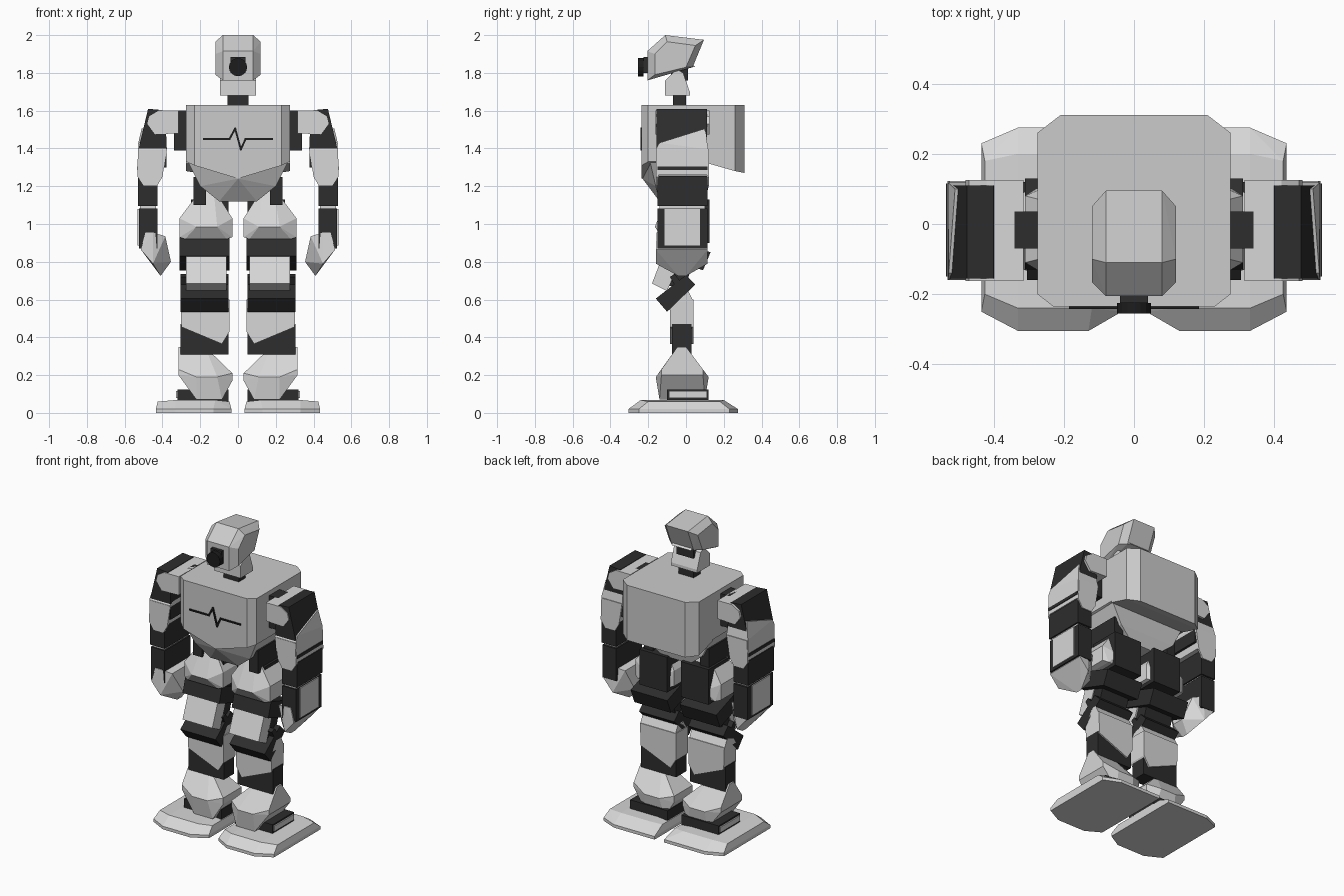
import bpy
import bmesh
import math
from itertools import product
from mathutils import Vector

default_cube = bpy.data.objects.get("Cube")
if default_cube:
    bpy.data.objects.remove(default_cube, do_unlink=True)


def make_material(name, value):
    material = bpy.data.materials.new(name)
    material.use_nodes = True
    color = (value, value, value, 1)
    material.diffuse_color = color
    material.node_tree.nodes["Principled BSDF"].inputs["Base Color"].default_value = color
    return material


SHELL = make_material("light grey shell", .68)
BODY = make_material("body grey", .6)
DARK = make_material("charcoal servo", .026)
BLACK = make_material("black lens", .012)


def values(item):
    return item if isinstance(item, tuple) else (item,)


def at(x, y, z):
    """Corner points at every combination of the given coordinates."""
    return list(product(values(x), values(y), values(z)))


def solid(name, material, *groups, side=1):
    """Convex faceted shell around groups of corner points."""
    bm = bmesh.new()
    for group in groups:
        for x, y, z in group:
            bm.verts.new((x * side, y, z))
    bmesh.ops.remove_doubles(bm, verts=bm.verts, dist=.0001)
    result = bmesh.ops.convex_hull(bm, input=bm.verts)
    loose = {v for v in result["geom_interior"] + result["geom_unused"]
             if isinstance(v, bmesh.types.BMVert)}
    bmesh.ops.delete(bm, geom=list(loose), context="VERTS")
    bmesh.ops.dissolve_limit(bm, angle_limit=math.radians(1), verts=bm.verts, edges=bm.edges)
    bmesh.ops.recalc_face_normals(bm, faces=bm.faces)
    mesh = bpy.data.meshes.new(name)
    bm.to_mesh(mesh)
    bm.free()
    mesh.materials.append(material)
    part = bpy.data.objects.new(name, mesh)
    bpy.context.collection.objects.link(part)
    return part


def front_prism(name, material, depth, outline, side=1):
    """Extrude an x, z outline through a depth range."""
    return solid(name, material, *[at(x, depth, z) for x, z in outline], side=side)


def side_prism(name, material, width, outline, side=1):
    """Extrude a y, z outline across a width range."""
    return solid(name, material, *[at(width, y, z) for y, z in outline], side=side)


def both(half):
    return (-half, half)


# Chest with pointed lower edge, and the backpack behind it
solid("chest", BODY,
      at(both(.275), (-.2, .12), (1.33, 1.63)),
      at(both(.23), -.235, (1.31, 1.63)),
      at(0, -.235, 1.24))
solid("backpack", BODY,
      at(both(.275), .12, (1.32, 1.63)),
      at(both(.275), .26, (1.28, 1.63)),
      at(both(.21), .31, (1.27, 1.63)))
solid("pelvis", BODY,
      at(both(.265), (-.19, .12), 1.33),
      at(0, -.23, 1.24),
      at(both(.2), (-.16, .12), 1.2),
      at(both(.1), (-.14, .1), 1.12))

# Pulse line on the chest
pulse = [Vector(p) for p in ((-.18, 1.45), (-.045, 1.45), (-.015, 1.505),
                             (.015, 1.395), (.04, 1.45), (.18, 1.45))]
for start, end in zip(pulse, pulse[1:]):
    along = (end - start).normalized() * .005
    across = Vector((-along.y, along.x))
    corners = (start - along + across, start - along - across,
               end + along + across, end + along - across)
    front_prism("pulse_line", BLACK, (-.242, -.234), corners)

# Neck and head
solid("neck_servo", DARK, at(both(.055), (-.07, 0), (1.62, 1.69)))
side_prism("neck_cover", SHELL, both(.095),
           ((-.11, 1.68), (.02, 1.68), (.02, 1.7), (-.015, 1.8), (-.05, 1.82), (-.11, 1.76)))
solid("head_joint", DARK, at(both(.06), (-.08, .01), (1.76, 1.85)))
side_prism("nape_flap", SHELL, both(.07), ((-.03, 1.83), (.05, 1.83), (-.02, 1.85), (.03, 1.85)))
solid("head", BODY,
      at(both(.08), -.11, 2), at(both(.08), .095, 1.975),
      at(both(.12), -.1, 1.965), at(both(.12), .05, 1.945),
      at(both(.08), -.205, (1.76, 1.915)),
      at(both(.12), -.165, (1.79, 1.9)),
      at(both(.12), 0, 1.83), at(both(.08), .035, 1.83))

# Camera eye
solid("lens_mount", DARK, at(both(.04), (-.225, -.19), (1.8, 1.885)))
turn = math.tau / 16
front_prism("lens", BLACK, (-.255, -.225),
            [(.048 * math.cos(i * turn), 1.83 + .048 * math.sin(i * turn)) for i in range(16)])

ARM = (-.15, .115)
LEG = (.05, .305)

for label, s in (("left_", 1), ("right_", -1)):
    # Shoulder
    solid(label + "shoulder_servo", DARK, at((.26, .34), (-.07, .035), (1.39, 1.6)), side=s)
    front_prism(label + "shoulder_bracket", SHELL, (-.162, .125),
                ((.315, 1.6), (.42, 1.6), (.47, 1.57), (.48, 1.53),
                 (.44, 1.475), (.315, 1.48)), side=s)
    front_prism(label + "upper_arm", DARK, (-.155, .11),
                ((.476, 1.61), (.4, 1.603), (.4, 1.48), (.378, 1.45),
                 (.378, 1.3), (.526, 1.3), (.526, 1.4)), side=s)

    # Elbow cover with rounded tabs front and back
    solid(label + "elbow_cover", SHELL,
          at((.4, .532), (-.155, .118), 1.26),
          at((.376, .53), (-.158, .118), 1.395),
          at((.39, .528), -.14, 1.43),
          at((.39, .51), .1, 1.505), side=s)
    for tab, depth in (("front", (-.16, -.145)), ("back", (.112, .122))):
        front_prism(label + tab + "_elbow_tab", SHELL, depth,
                    ((.378, 1.39), (.526, 1.39), (.532, 1.25), (.5, 1.2),
                     (.43, 1.2), (.4, 1.25)), side=s)
    solid(label + "elbow_seam", DARK, at((.5, .536), ARM, (1.285, 1.305)), side=s)

    # Forearm servos and side plate
    solid(label + "forearm_servo", DARK, at((.425, .53), ARM, (1.095, 1.255)), side=s)
    solid(label + "wrist_spacer", SHELL, at((.435, .52), (-.14, .1), (1.07, 1.1)), side=s)
    solid(label + "wrist_servo", DARK, at((.425, .525), ARM, (.87, 1.082)), side=s)
    solid(label + "wrist_plate", SHELL, at((.524, .532), (-.115, .075), (.885, 1.08)), side=s)

    # Hand tapering to an inward tip
    solid(label + "hand", SHELL,
          at((.45, .49), (-.155, .105), .955),
          at(.385, (-.13, .08), .935),
          at(.515, (-.16, .115), .865),
          at(.45, (-.16, .115), .79),
          at(.355, (-.06, .02), .8),
          at(.41, (-.04, 0), .725), side=s)

    # Hip joint and faceted cover
    solid(label + "hip_joint", DARK, at((.17, .235), (-.13, .1), (1.1, 1.25)), side=s)
    solid(label + "hip_servo", DARK, at((.05, .25), (-.08, .125), (.9, 1.13)), side=s)
    solid(label + "hip_cover", SHELL,
          at((.13, .19), (-.08, .05), 1.19),
          at((.11, .22), (-.165, .12), .985),
          at((.03, .31), (-.11, .08), (.93, 1.03)),
          at((.06, .28), (-.12, .1), .92), side=s)

    # Bent thigh and knee
    side_prism(label + "thigh_servo", DARK, (.045, .31),
               ((-.1, .93), (.13, .85), (.09, .755), (-.13, .83)), side=s)
    side_prism(label + "thigh_core", DARK, (.07, .27),
               ((-.1, .86), (.04, .8), (0, .68), (-.1, .67)), side=s)
    side_prism(label + "thigh_plate", SHELL, (.06, .275),
               ((-.115, .855), (-.18, .685), (-.1, .645), (-.04, .8)), side=s)
    side_prism(label + "knee_servo", DARK, LEG,
               ((-.16, .605), (-.1, .535), (.05, .68), (0, .73)), side=s)
    side_prism(label + "knee_link", DARK, LEG,
               ((-.085, .72), (-.06, .735), (0, .66), (-.04, .64)), side=s)

    # Shin with diagonal cover edge
    front_prism(label + "shin_cover", SHELL, (-.085, .04),
                ((.045, .6), (.305, .6), (.3, .455), (.085, .365), (.045, .43)), side=s)
    side_prism(label + "shin_top", SHELL, LEG,
               ((-.08, .59), (-.04, .65), (.01, .65), (.04, .59)), side=s)
    solid(label + "shin_servo", DARK, at(LEG, (-.075, .03), (.31, .47)), side=s)

    # Ankle
    solid(label + "ankle_cover", SHELL,
          at((.175, .315), (-.045, 0), .35),
          at((.11, .22), (-.16, .12), .19),
          at(.315, (-.13, .09), (.2, .23)),
          at(.03, (-.11, .08), (.17, .21)),
          at((.085, .22), (-.14, .1), .07), side=s)
    solid(label + "ankle_servo", DARK, at((.05, .32), (-.1, .12), (.05, .125)), side=s)
    solid(label + "ankle_plate", SHELL, at((.319, .328), (-.09, .11), (.08, .115)), side=s)

    # Foot
    solid(label + "foot", SHELL,
          at((.035, .435), -.25, (0, .02)),
          at((.13, .33), -.305, (0, .02)),
          at((.035, .33), .275, (0, .02)),
          at(.435, .23, (0, .02)),
          at((.045, .425), (-.2, .18), .06),
          at((.12, .33), (-.24, .2), .068), side=s)
